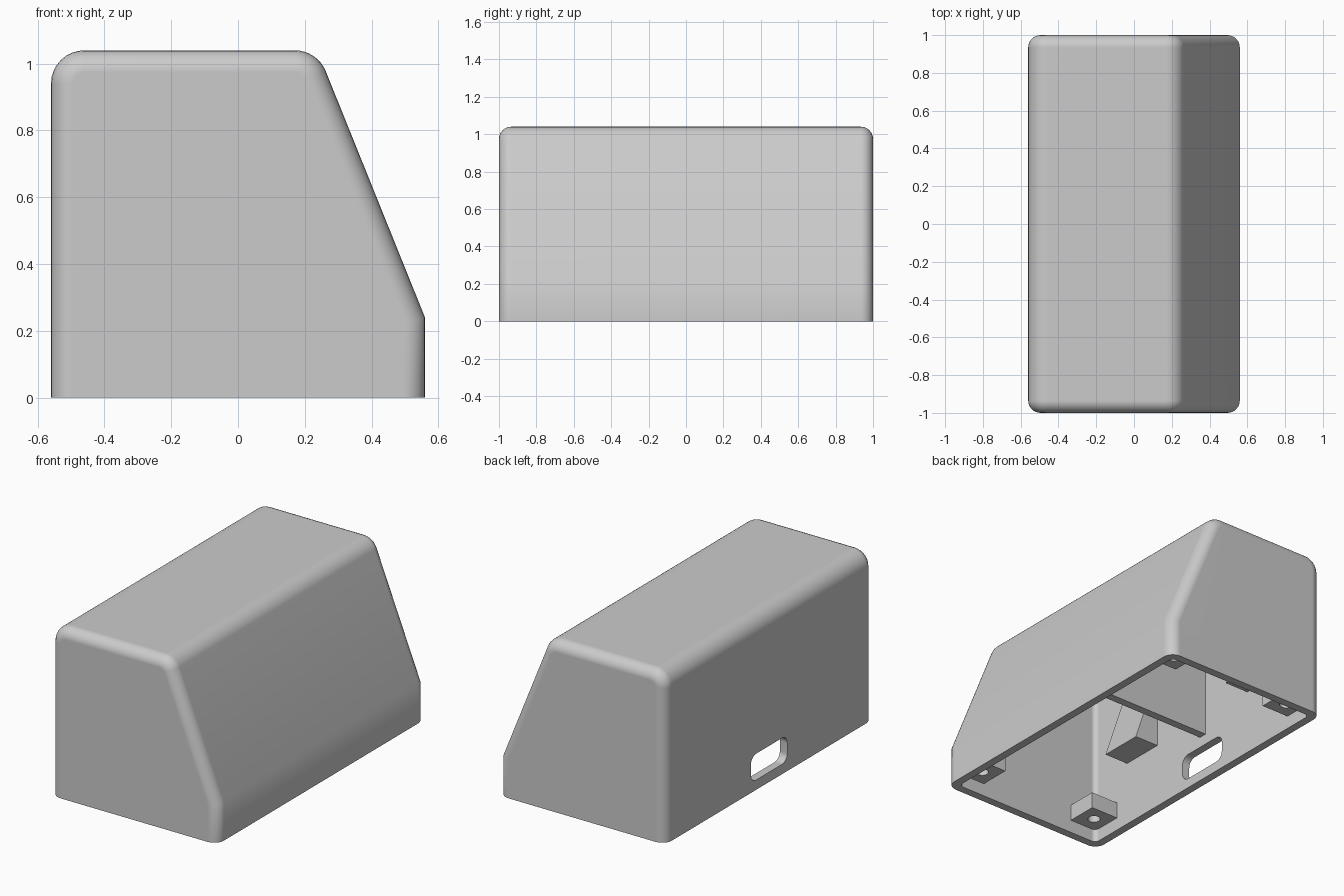
import bpy, bmesh
from math import sin, cos, tan, pi, radians

if "Cube" in bpy.data.objects:
    bpy.data.objects.remove(bpy.data.objects["Cube"])

GREY = (0.6, 0.6, 0.6, 1)
mat = bpy.data.materials.new("plain grey")
mat.use_nodes = True
mat.diffuse_color = GREY
mat.node_tree.nodes["Principled BSDF"].inputs["Base Color"].default_value = GREY

HALF_W, HEIGHT, WALL = 0.56, 1.04, 0.05
TOP_R, END_R, INNER_R = 0.1, 0.065, 0.03
BEND_Z = 0.24
SLANT = radians(22)      # lean of the sloping side
RIDGE_X = 0.17           # centre of the rounding above the slope


def arc(cx, cy, r, a0, a1, n=8):
    steps = [radians(a0 + (a1 - a0) * i / n) for i in range(n + 1)]
    return [(cx + r * cos(a), cy + r * sin(a)) for a in steps]


def profile(d):
    """Cross-section in x and z, open at the bottom, moved inward by d."""
    z, r = HEIGHT - TOP_R, TOP_R - d
    return ([(-HALF_W + d, 0)]
            + arc(-HALF_W + TOP_R, z, r, 180, 90)
            + arc(RIDGE_X, z, r, 90, 22)
            + [(HALF_W - d, BEND_Z - d * tan(SLANT / 2)), (HALF_W - d, 0)])


def finish(name, bm):
    bmesh.ops.recalc_face_normals(bm, faces=bm.faces)
    me = bpy.data.meshes.new(name)
    bm.to_mesh(me)
    bm.free()
    me.materials.append(mat)
    ob = bpy.data.objects.new(name, me)
    bpy.context.collection.objects.link(ob)
    return ob


def prism(name, pts, axis, a, b):
    """Extrude a flat outline along one axis from a to b."""
    bm = bmesh.new()
    place = {"x": lambda u, v, t: (t, u, v),
             "y": lambda u, v, t: (u, t, v),
             "z": lambda u, v, t: (u, v, t)}[axis]
    lo, hi = [[bm.verts.new(place(u, v, t)) for u, v in pts] for t in (a, b)]
    bm.faces.new(lo)
    bm.faces.new(hi)
    for i in range(len(pts)):
        j = (i + 1) % len(pts)
        bm.faces.new((lo[i], lo[j], hi[j], hi[i]))
    return finish(name, bm)


def activate(ob):
    bpy.ops.object.select_all(action="DESELECT")
    ob.select_set(True)
    bpy.context.view_layer.objects.active = ob


def cut(ob, cutter):
    cutter.hide_render = True
    mod = ob.modifiers.new("cut", "BOOLEAN")
    mod.operation, mod.solver, mod.object = "DIFFERENCE", "EXACT", cutter
    activate(ob)
    bpy.ops.object.modifier_apply(modifier=mod.name)
    bpy.data.objects.remove(cutter)


def smooth(ob):
    activate(ob)
    bpy.ops.object.shade_smooth_by_angle(angle=radians(30))
    ob.modifiers.new("even_shading", "WEIGHTED_NORMAL").keep_sharp = True


def skin(bm, inset, half_len, r, n=6):
    """Rounded hood surface; returns its bottom outline."""
    angles = [pi / 2 * i / n for i in range(n + 1)]
    ends = [(half_len - r + r * sin(a), inset + r * (1 - cos(a))) for a in angles]
    stations = [(-y, d) for y, d in reversed(ends)] + ends
    rings = [[bm.verts.new((x, y, z)) for x, z in profile(d)] for y, d in stations]
    for p, q in zip(rings, rings[1:]):
        for i in range(len(p) - 1):
            bm.faces.new((p[i], p[i + 1], q[i + 1], q[i]))
    bm.faces.new(rings[0])
    bm.faces.new(rings[-1])
    return [ring[0] for ring in rings] + [ring[-1] for ring in reversed(rings)]


# Hollow housing: outer skin, inner skin and the rim joining them
bm = bmesh.new()
outer = skin(bm, 0, 1, END_R)
inner = skin(bm, WALL, 1 - WALL, INNER_R)
for i in range(len(outer)):
    j = (i + 1) % len(outer)
    bm.faces.new((outer[i], outer[j], inner[j], inner[i]))
housing = finish("housing", bm)

# Rounded cable slot through the upright side
slot = []
for cy, cz, a in ((0.125, 0.17, 0), (-0.125, 0.17, 90),
                  (-0.125, 0.11, 180), (0.125, 0.11, 270)):
    slot += arc(cy, cz, 0.05, a, a + 90, 6)
cut(housing, prism("slot_cutter", slot, "x", -0.7, -0.45))
smooth(housing)

# Cross wall hanging from the ceiling in the middle
section = profile(WALL * 0.9)
low = 0.285
(x0, z0), (x1, z1) = section[-3], section[-2]
foot = (x0 + (x1 - x0) * (low - z0) / (z1 - z0), low)
prism("divider", [(section[0][0], low)] + section[1:-2] + [foot], "y", -0.02, 0.03)

# Screw posts in the four bottom corners
for sx, side in ((-1, "right"), (1, "left")):
    for sy, end in ((-1, "front"), (1, "back")):
        xa, xb, ya, yb = sx * 0.515, sx * 0.325, sy * 0.955, sy * 0.76
        name = f"{end}_{side}_post"
        post = prism(name, [(xa, ya), (xb, ya), (xb, yb), (xa, yb)], "z", 0.08, 0.18)
        hole = arc(sx * 0.418, sy * 0.855, 0.036, 0, 345, 23)
        cut(post, prism("hole_cutter", hole, "z", 0, 0.3))
        smooth(post)

# Wedge brackets on the upright side
wedge = [(-0.515, 0.4), (-0.35, 0.4), (-0.515, 0.9)]
for s, end in ((-1, "front"), (1, "back")):
    prism(f"{end}_bracket", wedge, "y", s * 0.4, s * 0.67)
